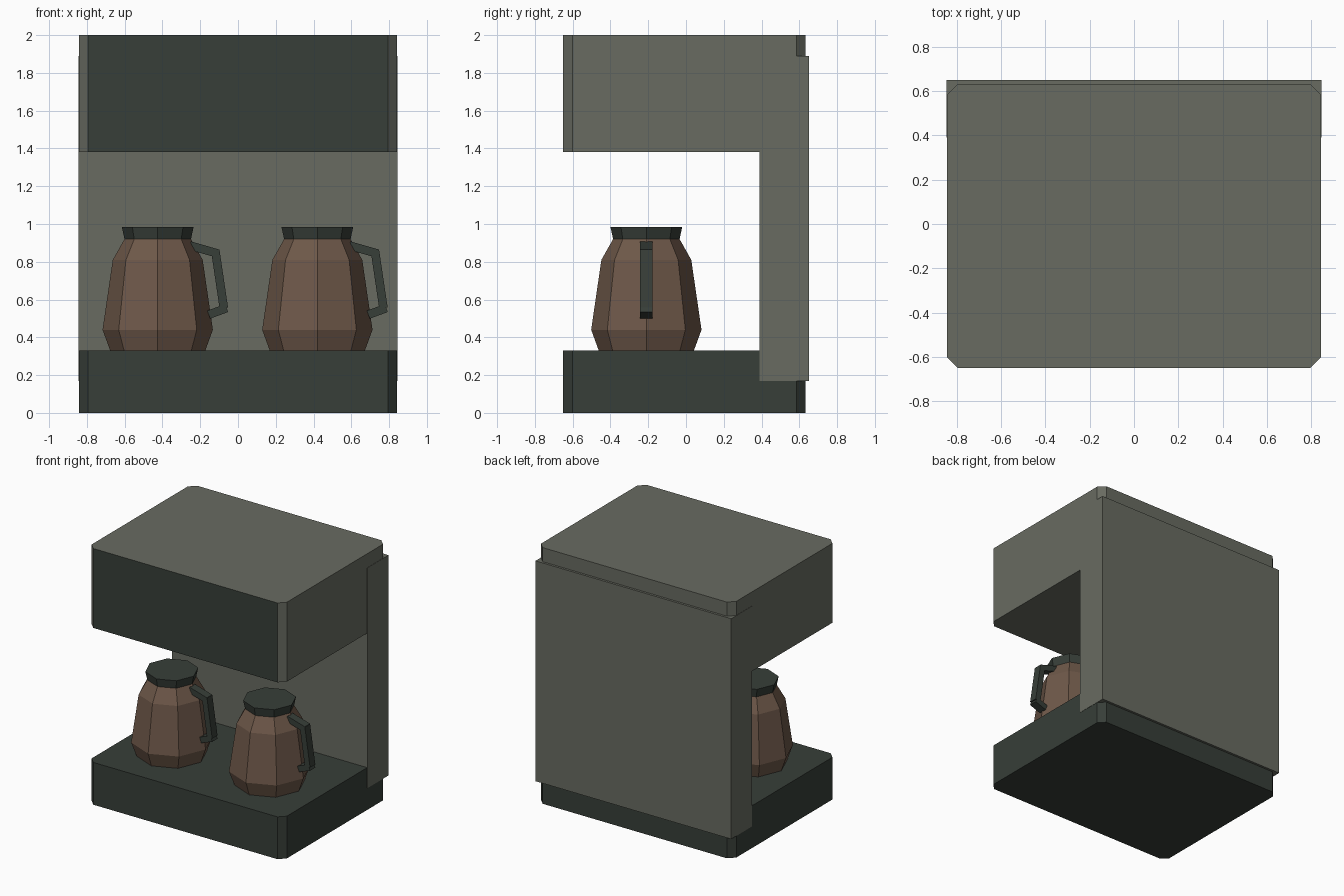
import bpy
import bmesh
import math
from mathutils import Vector

if "Cube" in bpy.data.objects:
    bpy.data.objects.remove(bpy.data.objects["Cube"], do_unlink=True)


def material(name, rgb):
    linear = [(c / 255 / 12.92) if c < 11 else ((c / 255 + 0.055) / 1.055) ** 2.4 for c in rgb]
    mat = bpy.data.materials.new(name)
    mat.use_nodes = True
    mat.diffuse_color = (*linear, 1)
    mat.node_tree.nodes["Principled BSDF"].inputs["Base Color"].default_value = (*linear, 1)
    return mat


GREY = material("warm grey", (104, 107, 97))
DARK = material("dark green grey", (55, 62, 56))
BROWN = material("coffee brown", (110, 88, 73))


def finish(name, bm, *mats):
    bmesh.ops.recalc_face_normals(bm, faces=bm.faces)
    mesh = bpy.data.meshes.new(name)
    bm.to_mesh(mesh)
    bm.free()
    for mat in mats:
        mesh.materials.append(mat)
    obj = bpy.data.objects.new(name, mesh)
    bpy.context.collection.objects.link(obj)
    return obj


def block(name, low, high, mats, chamfer=0, dark_front=False):
    low, high = Vector(low), Vector(high)
    bm = bmesh.new()
    bmesh.ops.create_cube(bm, size=1)
    for v in bm.verts:
        v.co = (low + high) / 2 + v.co * (high - low)
    if chamfer:
        upright = [e for e in bm.edges
                   if abs(e.verts[0].co.z - e.verts[1].co.z) > 0.01]
        bmesh.ops.bevel(bm, geom=upright, offset=chamfer, segments=1, affect='EDGES')
    bm.normal_update()
    if dark_front:
        for f in bm.faces:
            f.material_index = int(f.normal.y < -0.9)
    return finish(name, bm, *mats)


def lathe(name, centre, profile, mat, sides=8):
    bm = bmesh.new()
    rings = []
    for r, z in profile:
        angles = [math.tau * i / sides for i in range(sides)]
        rings.append([bm.verts.new((centre[0] + r * math.cos(a),
                                    centre[1] + r * math.sin(a), z)) for a in angles])
    for a, b in zip(rings, rings[1:]):
        for i in range(sides):
            j = (i + 1) % sides
            bm.faces.new((a[i], a[j], b[j], b[i]))
    bm.faces.new(rings[0])
    bm.faces.new(rings[-1])
    return finish(name, bm, mat)


def handle(name, centre, mat, thick=0.045, width=0.065):
    # Three overlapping bars in the xz plane
    bars = [((0.17, 0.886), (0.32, 0.843)),
            ((0.305, 0.858), (0.35, 0.555)),
            ((0.27, 0.52), (0.365, 0.555))]
    bm = bmesh.new()
    for start, end in bars:
        a, b = Vector(start), Vector(end)
        side = (b - a).normalized().orthogonal() * thick / 2
        outline = [a + side, b + side, b - side, a - side]
        loops = [[bm.verts.new((centre[0] + p.x, centre[1] + y, p.y)) for p in outline]
                 for y in (-width / 2, width / 2)]
        for loop in loops:
            bm.faces.new(loop)
        for i in range(4):
            j = (i + 1) % 4
            bm.faces.new((loops[0][i], loops[0][j], loops[1][j], loops[1][i]))
    return finish(name, bm, mat)


# Machine body
block("base", (-0.843, -0.65, 0), (0.843, 0.632, 0.33), [DARK], chamfer=0.048)
block("brewing_head", (-0.843, -0.65, 1.38), (0.843, 0.632, 2), [GREY, DARK],
      chamfer=0.048, dark_front=True)
block("back_panel", (-0.845, 0.39, 0.17), (0.845, 0.65, 1.89), [GREY])

# Two identical jugs
for label, x in (("right", -0.425), ("left", 0.42)):
    spot = (x, -0.21)
    lathe(label + "_jug", spot,
          [(0.25, 0.325), (0.292, 0.44), (0.238, 0.81), (0.176, 0.92)], BROWN)
    lathe(label + "_jug_lid", spot, [(0.176, 0.92), (0.19, 0.985)], DARK)
    handle(label + "_jug_handle", spot, DARK)
